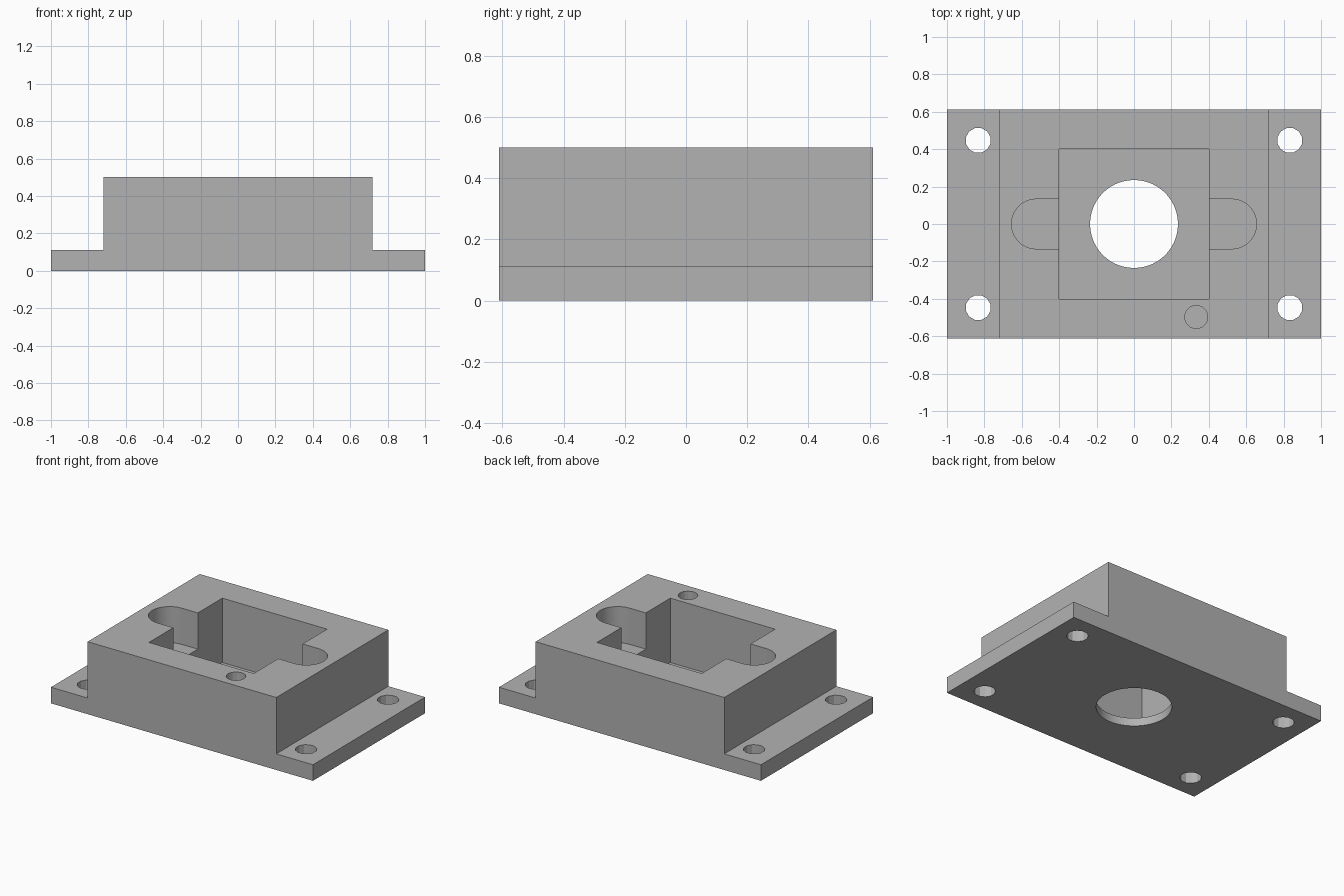
import bpy
import bmesh
from math import cos, sin, pi, radians

cube = bpy.data.objects.get("Cube")
if cube:
    bpy.data.objects.remove(cube, do_unlink=True)

grey = bpy.data.materials.new("plain grey")
grey.use_nodes = True
colour = (0.448, 0.448, 0.448, 1)
grey.diffuse_color = colour
grey.node_tree.nodes["Principled BSDF"].inputs["Base Color"].default_value = colour

HALF_LENGTH, HALF_WIDTH, HEIGHT = 1.0, 0.611, 0.5
BLOCK_X, FLANGE_Z = 0.72, 0.111
POCKET, POCKET_Z = 0.4, 0.056
SLOT_R, SLOT_X, SLOT_Z = 0.133, 0.522, 0.25
ABOVE, BELOW = HEIGHT + 0.1, -0.1


def prism(name, points, offset):
    """Extrude a closed outline along the offset vector."""
    bm = bmesh.new()
    face = bm.faces.new([bm.verts.new(p) for p in points])
    extruded = bmesh.ops.extrude_face_region(bm, geom=[face])["geom"]
    moved = [v for v in extruded if isinstance(v, bmesh.types.BMVert)]
    bmesh.ops.translate(bm, vec=offset, verts=moved)
    bmesh.ops.recalc_face_normals(bm, faces=bm.faces)
    mesh = bpy.data.meshes.new(name)
    bm.to_mesh(mesh)
    bm.free()
    mesh.materials.append(grey)
    obj = bpy.data.objects.new(name, mesh)
    bpy.context.collection.objects.link(obj)
    return obj


def arc(x, y, r, start, end, steps):
    angles = [start + (end - start) * i / steps for i in range(steps + 1)]
    return [(x + r * cos(a), y + r * sin(a)) for a in angles]


def cut(outline, bottom):
    """Cut an outline out of the housing from the top down to a level."""
    tool = prism("cutter", [(x, y, bottom) for x, y in outline], (0, 0, ABOVE - bottom))
    tool.hide_render = True
    mod = housing.modifiers.new("cut", "BOOLEAN")
    mod.operation = "DIFFERENCE"
    mod.solver = "EXACT"
    mod.object = tool
    bpy.ops.object.modifier_apply(modifier=mod.name)
    bpy.data.objects.remove(tool, do_unlink=True)


def cut_hole(x, y, r, sides, bottom):
    half = pi / sides
    cut(arc(x, y, r, half, 2 * pi + half, sides)[:-1], bottom)


# Raised block with a mounting flange on each side
right_side = [(HALF_LENGTH, 0), (HALF_LENGTH, FLANGE_Z),
              (BLOCK_X, FLANGE_Z), (BLOCK_X, HEIGHT)]
profile = right_side + [(-x, z) for x, z in reversed(right_side)]
housing = prism("housing", [(x, -HALF_WIDTH, z) for x, z in profile],
                (0, 2 * HALF_WIDTH, 0))
bpy.ops.object.select_all(action="DESELECT")
housing.select_set(True)
bpy.context.view_layer.objects.active = housing

# Shallower round-ended slot across the pocket
slot = (arc(SLOT_X, 0, SLOT_R, -pi / 2, pi / 2, 24)
        + arc(-SLOT_X, 0, SLOT_R, pi / 2, 3 * pi / 2, 24))
cut(slot, SLOT_Z)

# Square pocket and the round opening in its floor
cut([(-POCKET, -POCKET), (POCKET, -POCKET), (POCKET, POCKET), (-POCKET, POCKET)], POCKET_Z)
cut_hole(0, 0, 0.235, 64, BELOW)

# Flange screw holes
for sx in (-1, 1):
    for sy in (-1, 1):
        cut_hole(sx * 0.833, sy * 0.447, 0.068, 12, BELOW)

# Blind hole in the block's top
cut_hole(0.333, -0.497, 0.062, 16, FLANGE_Z)

bpy.ops.object.shade_smooth_by_angle(angle=radians(15))
